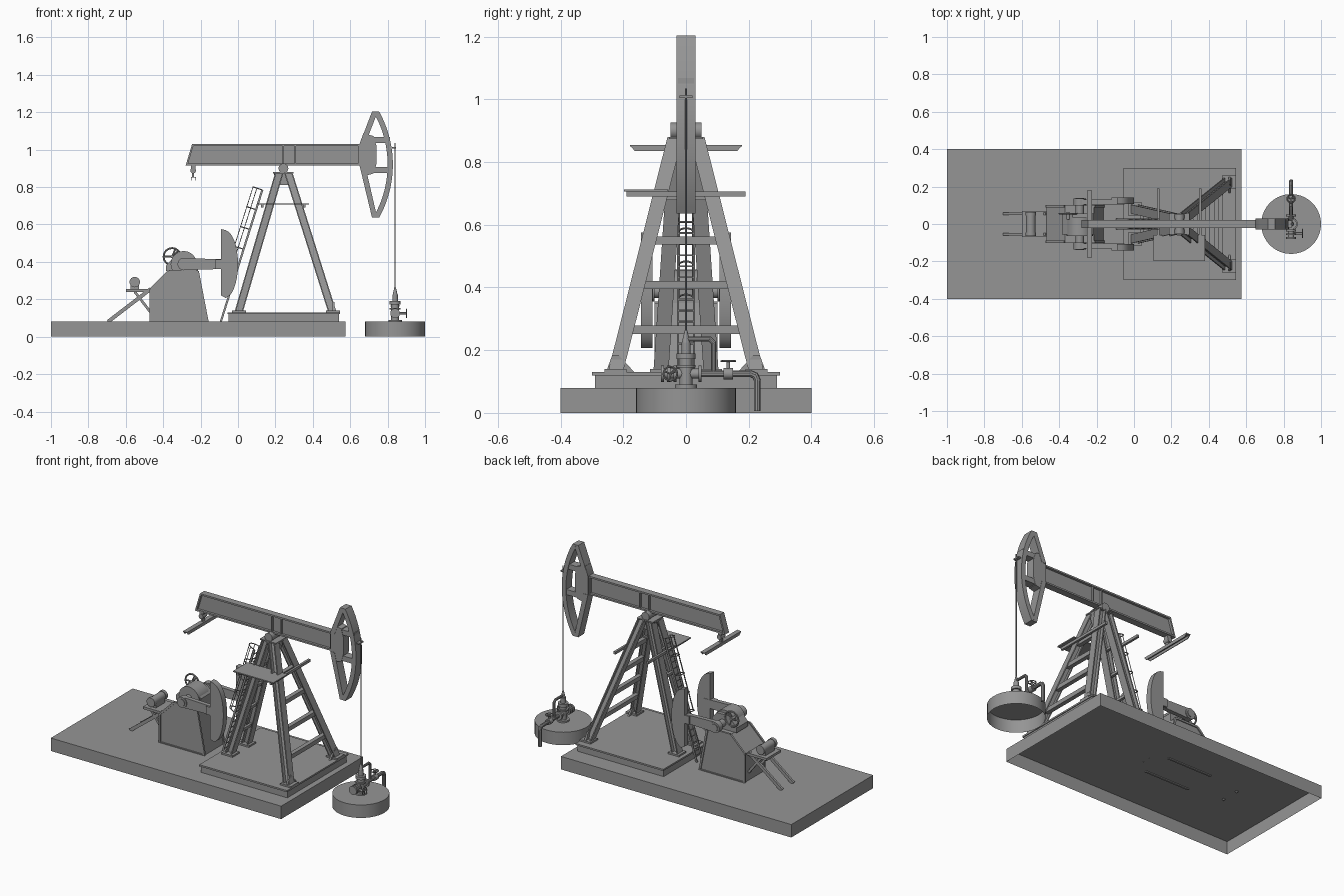
import bpy, bmesh
from math import sin, cos, pi, tau, radians
from mathutils import Vector

if "Cube" in bpy.data.objects:
    bpy.data.objects.remove(bpy.data.objects["Cube"])

grey = (.3, .3, .3, 1)
steel = bpy.data.materials.new("steel_grey")
steel.use_nodes = True
steel.diffuse_color = grey
steel.node_tree.nodes["Principled BSDF"].inputs["Base Color"].default_value = grey

X, Y, Z = Vector((1, 0, 0)), Vector((0, 1, 0)), Vector((0, 0, 1))
SIDES = (-1, 1)


def at(x, y, z):
    return Vector((x, y, z))


def sweep(name, section, start, end, u, v, taper=1, open_start=False):
    """Carry a flat section, laid on axes u and v, from start to end."""
    bm = bmesh.new()
    first = [bm.verts.new(start + u * a + v * b) for a, b in section]
    last = [bm.verts.new(end + (u * a + v * b) * taper) for a, b in section]
    for i in range(len(section)):
        bm.faces.new((first[i - 1], first[i], last[i], last[i - 1]))
    bm.faces.new(last)
    if not open_start:
        bm.faces.new(first)
    bmesh.ops.recalc_face_normals(bm, faces=bm.faces)
    mesh = bpy.data.meshes.new(name)
    bm.to_mesh(mesh)
    bm.free()
    mesh.materials.append(steel)
    mesh.shade_smooth()
    mesh.set_sharp_from_angle(angle=radians(35))
    bpy.context.collection.objects.link(bpy.data.objects.new(name, mesh))


def rect(width, height):
    w, h = width / 2, height / 2
    return [(-w, -h), (w, -h), (w, h), (-w, h)]


def ring(radius, count):
    return [(radius * cos(tau * i / count), radius * sin(tau * i / count)) for i in range(count)]


def i_section(depth, width, wall):
    d, w, t = depth / 2, width / 2, wall / 2
    half = [(-d, -w), (wall - d, -w), (wall - d, -t), (d - wall, -t), (d - wall, -w), (d, -w)]
    return half + [(a, -b) for a, b in reversed(half)]


def box(name, left, right, half, low, high, y=0, **options):
    middle = (left + right) / 2
    sweep(name, rect(right - left, half * 2), at(middle, y, low), at(middle, y, high), X, Y, **options)


def prism(name, outline, half, y=0):
    """Plate of the given front outline, centred on y."""
    sweep(name, outline, Y * (y - half), Y * (y + half), X, Z)


def tube(name, start, end, radius, sides=16, **options):
    along = (end - start).normalized()
    u = along.orthogonal().normalized()
    sweep(name, ring(radius, sides), start, end, u, along.cross(u), **options)


def axle(name, centre, radius, half, y=0):
    tube(name, centre + Y * (y - half), centre + Y * (y + half), radius, 24)


def bar(name, start, end, width, height):
    up = (end - start).cross(Y).normalized()
    sweep(name, rect(width, height), start, end, Y, up)


def pipe(name, points, radius):
    """Run of tubes whose ends overlap slightly at the bends."""
    for start, end in zip(points, points[1:]):
        extra = (end - start).normalized() * radius * .4
        tube(name, start - extra, end + extra, radius, 10)


def hand_wheel(name, centre, axis, radius, wire):
    u = axis.orthogonal().normalized()
    rim = [centre + u * a + axis.cross(u) * b for a, b in ring(radius, 16)]
    pipe(name + "_rim", rim + rim[:1], wire)
    for end in rim[::5]:
        tube(name + "_spoke", centre, end, wire, 6)


# Ground slab and well cellar, both open underneath
ground = .08
box("ground_slab", -1, .575, .4, 0, ground, open_start=True)
well = at(.84, 0, ground)
tube("well_base", well - Z * ground, well, .16, 40, open_start=True)

# Tower skid
deck = .13
box("skid_body", -.05, .54, .29, ground, deck)
box("skid_plate", -.055, .545, .3, deck - .01, deck)

# Tower legs and feet
saddle = at(.243, 0, .9)
leg_top = .88
front_foot, front_top = at(.505, .225, deck), at(.268, .035, leg_top)
back_foot, back_top = at(.003, .08, deck), at(.222, .03, leg_top)
leg_section = i_section(.045, .048, .007)
for side in SIDES:
    flip = at(1, side, 1)
    for name, foot, top in (("front", front_foot, front_top), ("back", back_foot, back_top)):
        foot, top = foot * flip, top * flip
        sweep(name + "_leg", leg_section, foot, top, X, Y)
        box(name + "_foot", foot.x - .035, foot.x + .04, .035, deck, deck + .01, y=foot.y)
    heel = front_foot * flip
    gusset = [(-.06, 0), (.03, 0), (.01, .055), (-.01, .055)]
    sweep("foot_gusset", gusset, heel, heel + X * .01, Y * side, Z)

# Rungs between the legs
for step in range(4):
    share = .18 + step * .19
    for name, foot, top, depth in (("front", front_foot, front_top, .013),
                                   ("back", back_foot, back_top, .008)):
        spot = foot.lerp(top, share)
        box(name + "_rung", spot.x - depth, spot.x + depth, spot.y, spot.z - depth, spot.z + depth)

# Tower cap and saddle bearing
cap_trim = [(-.055, leg_top), (.055, leg_top), (.03, .81), (-.03, .81)]
prism("tower_cap", [(saddle.x + a, b) for a, b in cap_trim], .03)
box("cap_plate", saddle.x - .055, saddle.x + .055, .055, leg_top - .007, leg_top)
axle("saddle_bearing", saddle, .024, .035)
for side in SIDES:
    axle("bearing_housing", saddle, .026, .01, y=side * .04)

# Service platform
for x in (.13, .355):
    box("platform_rail", x - .007, x + .007, .19, .69, .706)
box("platform_deck", .105, .38, .07, .706, .713, y=-.128)

# Walking beam with a raked tail
tail, nose, beam_low, beam_high, flange = -.28, .65, .915, 1.03, .01


def rake(z):
    return tail + (z - beam_low) * .3


def raked_plate(name, low, high, half, right=None):
    ends = [(right, high), (right, low)] if right else [(rake(high) + flange, high), (rake(low) + flange, low)]
    prism(name, [(rake(low), low), (rake(high), high)] + ends, half)


raked_plate("beam_web", beam_low, beam_high, .006, nose)
raked_plate("beam_lower_flange", beam_low, beam_low + flange, .021, nose)
raked_plate("beam_upper_flange", beam_high - flange, beam_high, .021, nose)
raked_plate("beam_end_plate", beam_low, beam_high, .021)
for x in (saddle.x, .305, nose - .004):
    box("beam_stiffener", x - .004, x + .004, .019, beam_low, beam_high)

# Curved head: a rim swung about the saddle, back plate and struts
pivot = at(saddle.x, 0, .92)
reach, rim_depth, swing, steps = .585, .028, radians(29), 20


def rim_point(radius, share):
    return pivot.x + radius * cos(swing * share), pivot.z + radius * sin(swing * share)


shares = [2 * i / steps - 1 for i in range(steps + 1)]
prism("head_rim", [rim_point(reach, s) for s in shares]
      + [rim_point(reach - rim_depth, s) for s in reversed(shares)], .03)
waist, height = (beam_low + beam_high) / 2, beam_high - beam_low
lobe = [(nose, height / 2), (.67, height), (.725, .1), (.74, .05)]
prism("head_back", [(x, waist + z) for x, z in lobe] + [(x, waist - z) for x, z in reversed(lobe)], .027)
for side in SIDES:
    tip_x, tip_z = rim_point(reach, side)
    shoulder = waist + side * height / 2
    prism("head_edge", [(nose, shoulder), (nose + .03, shoulder), (tip_x - .015, tip_z - side * .02),
                        (tip_x, tip_z), (tip_x - .038, tip_z)], .029)
    z = waist + side * .08
    box("head_strut", .7, reach + pivot.x - .015, .025, z - .016, z + .016)
rod_top = at(well.x, 0, 1.035)
tube("polished_rod", well + Z * .16, rod_top, .003, 8)
box("rod_clamp", well.x - .016, well.x + .004, .02, 1.005, 1.013)

# Equalizer bar hung below the beam tail
hanger = at(-.24, 0, .888)
axle("equalizer_bearing", hanger, .015, .02)
box("equalizer_hanger", hanger.x - .012, hanger.x + .012, .015, hanger.z, beam_low)
channel_top = .855
for shift in SIDES:
    face = at(hanger.x + shift * .012, 0, channel_top)
    sweep("equalizer_flange", [(-.18, 0), (.18, 0), (.163, -.02), (-.163, -.02)],
          face, face + X * .004, Y, Z)
box("equalizer_web", hanger.x - .012, hanger.x + .014, .178, channel_top - .005, channel_top)
box("equalizer_post", hanger.x - .006, hanger.x + .006, .01, channel_top, hanger.z)

# Gearbox pedestal with edge frames
shelf, case_top, case_back, case_half = .255, .35, -.467, .095
case = [(case_back, ground), (-.163, ground), (-.215, case_top), (-.37, case_top), (case_back, shelf)]
prism("pedestal", case, case_half)
for side in SIDES:
    corners = [at(x, side * case_half, z) for x, z in case]
    for i, corner in enumerate(corners):
        bar("pedestal_frame", corners[i - 1], corner, .012, .012)

# Reducer, crank shaft and brake wheel
crank = at(-.29, 0, .388)
housing = [(-.095, 0), (.075, 0), (.075, .05), (.04, .09), (-.04, .09), (-.095, .03)]
prism("reducer_body", [(crank.x + a, case_top + b) for a, b in housing], .055)
axle("reducer_drum", crank, .07, .05, y=-.015)
axle("crank_shaft", crank, .022, .14)
brake = at(-.352, .055, .428)
hand_wheel("brake_wheel", brake, Y, .046, .005)
axle("brake_wheel_shaft", brake, .008, .02, y=-.01)

# Cranks and bow-shaped counterweights
bow_back = -.09
bow = [(bow_back + .09 * cos(a) ** .8, crank.z + .185 * sin(a))
       for a in (pi * i / 16 - pi / 2 for i in range(1, 16))]
bow = [(bow_back, .22)] + bow + [(bow_back, .575)]
for side in SIDES:
    axle("crank_hub", crank, .033, .018, y=side * .118)
    prism("crank_arm", [(crank.x, crank.z + .032), (-.05, crank.z + .025),
                        (-.05, crank.z - .025), (crank.x, crank.z - .032)], .013, y=side * .118)
    box("weight_clamp", bow_back - .03, bow_back, .016, crank.z - .025, crank.z + .025, y=side * .125)
    prism("counterweight", bow, .018, y=side * .125)

# Motor on its braced shelf
motor = at(-.552, 0, .292)
box("motor_shelf", -.6, case_back, .07, shelf - .015, shelf)
axle("motor", motor, .025, .065)
for side in SIDES:
    axle("motor_cap", motor, .028, .01, y=side * .055)
    y = side * .055
    bar("long_brace", at(-.695, y, ground), at(case_back, y, shelf), .014, .02)
    bar("short_brace", at(motor.x, y, shelf - .015), at(case_back, y, deck), .012, .014)
box("motor_foot", motor.x - .022, motor.x + .022, .045, shelf, motor.z)

# Caged ladder leaning on the tower
foot, head = at(-.092, 0, ground), at(.13, 0, .785)
outward = Y.cross(head - foot).normalized()
outward *= -1 if outward.x > 0 else 1
ladder_half, cage_depth, cage_start = .026, .052, .4
for side in SIDES:
    shift = Y * side * ladder_half
    bar("ladder_stile", foot + shift, head + shift, .007, .011)
rungs = 20
for i in range(1, rungs):
    axle("ladder_rung", foot.lerp(head, i / rungs), .003, ladder_half)


def cage(share, angle):
    return foot.lerp(head, share) + Y * ladder_half * cos(angle) + outward * cage_depth * sin(angle)


hoops, arc = 4, [pi * i / 10 for i in range(11)]
for i in range(hoops + 1):
    share = cage_start + (1 - cage_start) * i / hoops
    pipe("cage_hoop", [cage(share, angle) for angle in arc], .003)
for angle in arc[2:-1:3]:
    tube("cage_strip", cage(cage_start, angle), cage(1, angle), .002, 6)

# Wellhead stack
for name, radius, low, high in (("base_flange", .036, 0, .01), ("well_body", .021, 0, .11),
                                ("lower_flange", .03, .065, .073), ("upper_flange", .03, .092, .11),
                                ("well_neck", .015, .11, .145)):
    tube(name, well + Z * low, well + Z * high, radius, 20)
tube("stuffing_box", well + Z * .145, well + Z * .182, .013, taper=.35)

# Side valve, flow line and bypass
outlet = well + Z * .045
axle("side_outlet", outlet, .016, .06, y=-.01)
for y in (-.075, -.055, -.035, .045):
    axle("outlet_flange", outlet, .026, .005, y=y)
stem = outlet - Y * .05
tube("side_valve_stem", stem, stem + X * .06, .006)
hand_wheel("side_valve_wheel", stem + X * .06, X, .022, .003)
drop = outlet + Y * .227
pipe("flow_line", [outlet + Y * .04, drop - Y * .02, drop - Y * .006 - Z * .006,
                   drop - Z * .02, drop - Z * (outlet.z - .01)], .011)
crown, elbow = outlet + Z * .11, Y * .088
pipe("bypass_line", [crown, crown + elbow - Y * .012, crown + elbow - Z * .012, outlet + elbow], .008)
valve = outlet + Y * .135
axle("line_valve", valve, .018, .015)
tube("line_valve_stem", valve, valve + Z * .042, .006)
hand_wheel("line_valve_wheel", valve + Z * .04, Z, .022, .003)
